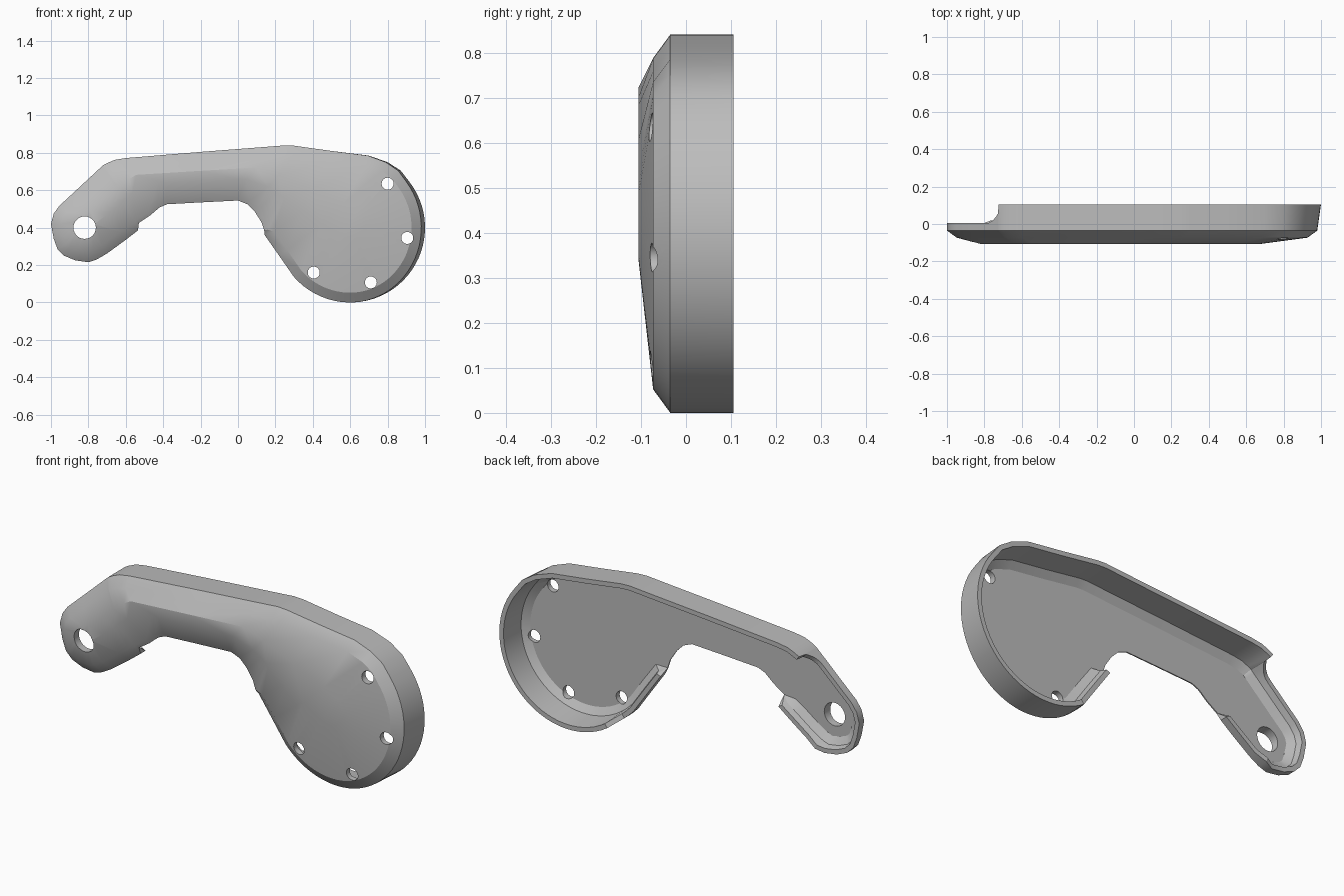
import bpy, bmesh, math
from mathutils import Vector

if "Cube" in bpy.data.objects:
    bpy.data.objects.remove(bpy.data.objects["Cube"], do_unlink=True)

gray = bpy.data.materials.new("plain_gray")
gray.use_nodes = True
COLOR = (0.5, 0.5, 0.5, 1)
gray.diffuse_color = COLOR
gray.node_tree.nodes["Principled BSDF"].inputs["Base Color"].default_value = COLOR


def arc(cx, cz, r, a0, a1, n):
    """Points on an arc in the front plane, angles in degrees."""
    angles = [math.radians(a0 + (a1 - a0) * i / n) for i in range(n + 1)]
    return [(cx + r * math.cos(a), cz + r * math.sin(a)) for a in angles]


# Outline, counter-clockwise: open arm edge, large lobe, top edge, small lobe
open_edge = [(-0.53, 0.425), (-0.47, 0.465), (-0.42, 0.508), (-0.38, 0.525), (-0.2, 0.535),
             (0, 0.545), (0.05, 0.525), (0.09, 0.485), (0.125, 0.43), (0.14, 0.385)]
walled = [(0.143, 0.36), (0.22, 0.25)] + arc(0.6, 0.4, 0.4, 221, 398, 34)
walled += [(0.87, 0.705), (0.8, 0.75), (0.7, 0.785), (0.5, 0.81), (0.3, 0.838), (0.25, 0.84), (0.1, 0.828),
           (-0.2, 0.805), (-0.6, 0.772), (-0.66, 0.762), (-0.7, 0.745)]
walled += [(x, 0.735 + 0.93 * (x + 0.72)) for x in (-0.723, -0.728, -0.74, -0.755, -0.775, -0.8, -0.87)]
walled += [(-0.955, 0.517), (-0.985, 0.475), (-1, 0.42), (-0.985, 0.34), (-0.965, 0.285), (-0.93, 0.25),
           (-0.87, 0.225), (-0.8, 0.215), (-0.755, 0.23), (-0.7, 0.262), (-0.6, 0.335), (-0.535, 0.385)]
outline = [Vector(p) for p in open_edge + walled]
count = len(outline)

# Ridge line that the domed front rises to
spine = [Vector(p) for p in ((-0.78, 0.46), (-0.53, 0.66), (0.1, 0.695), (0.6, 0.43))]


def nearest_on_spine(p):
    best = None
    for a, b in zip(spine, spine[1:]):
        t = max(0, min(1, (p - a).dot(b - a) / (b - a).length_squared))
        q = a.lerp(b, t)
        if best is None or (q - p).length < (best - p).length:
            best = q
    return best


def rim_height(p):
    """Rear rim: deep along the top and large lobe, low elsewhere."""
    if p.x < -0.725:
        return 0.005 + 0.055 * max(0, 1 - (-0.725 - p.x) / 0.06) ** 2
    return 0.005 if p.x < 0.36 and p.y < 0.4 else 0.105


def section(i):
    """Cross-section of the shell at one outline point, as (point, y)."""
    p = outline[i]
    tangent = (outline[(i + 1) % count] - p).normalized() + (p - outline[i - 1]).normalized()
    inward = Vector((-tangent.y, tangent.x)).normalized()
    ridge = (p.lerp(nearest_on_spine(p), 0.8), -0.106)
    if i < len(open_edge):
        floor = (p, -0.05)
        return [floor, (p, -0.056), (p + inward * 0.02, -0.066), ridge, floor, floor, floor]
    y = rim_height(p)
    front = p - Vector((0.02 * max(0, p.x - 0.6) / 0.4, 0))
    return [(p, y), (front, -0.035), (front + inward * 0.052, -0.073), ridge,
            (p + inward * 0.024, y), (p + inward * 0.034, -0.025), (p + inward * 0.07, -0.05)]


# Shell: loft the cross-sections, cap the ridge and the inside floor
bm = bmesh.new()
rings = [[bm.verts.new((p.x, y, p.y)) for p, y in section(i)] for i in range(count)]
loops = [6, 5, 4, 0, 1, 2, 3]
for i in range(count):
    here, after = rings[i], rings[(i + 1) % count]
    for a, b in zip(loops, loops[1:]):
        bm.faces.new((here[a], after[a], after[b], here[b]))
bm.faces.new([r[3] for r in rings])
bm.faces.new([r[6] for r in reversed(rings)])
bmesh.ops.remove_doubles(bm, verts=bm.verts, dist=0.0002)
bmesh.ops.triangulate(bm, faces=[f for f in bm.faces if len(f.verts) > 4])
mesh = bpy.data.meshes.new("cover_shell")
bm.to_mesh(mesh)
bm.free()
cover = bpy.data.objects.new("cover_shell", mesh)
bpy.context.collection.objects.link(cover)
mesh.materials.append(gray)

# Pivot hole and four screw holes
holes = [(-0.82, 0.4, 0.06), (0.8, 0.635, 0.032), (0.905, 0.345, 0.032),
         (0.405, 0.16, 0.032), (0.71, 0.107, 0.032)]
bpy.ops.object.select_all(action="DESELECT")
for x, z, radius in holes:
    bpy.ops.mesh.primitive_cylinder_add(vertices=28, radius=radius, depth=0.5,
                                        location=(x, 0, z), rotation=(math.pi / 2, 0, 0))
    cutter = bpy.context.object
    cutter.name = "hole_cutter"
    cutter.hide_render = True
    cut = cover.modifiers.new("hole", "BOOLEAN")
    cut.operation, cut.solver, cut.object = "DIFFERENCE", "FLOAT", cutter
    bpy.context.view_layer.objects.active = cover
    bpy.ops.object.modifier_apply(modifier=cut.name)
    bpy.data.objects.remove(cutter, do_unlink=True)

cover.select_set(True)
bpy.context.view_layer.objects.active = cover
bpy.ops.object.shade_smooth_by_angle(angle=math.radians(28))
